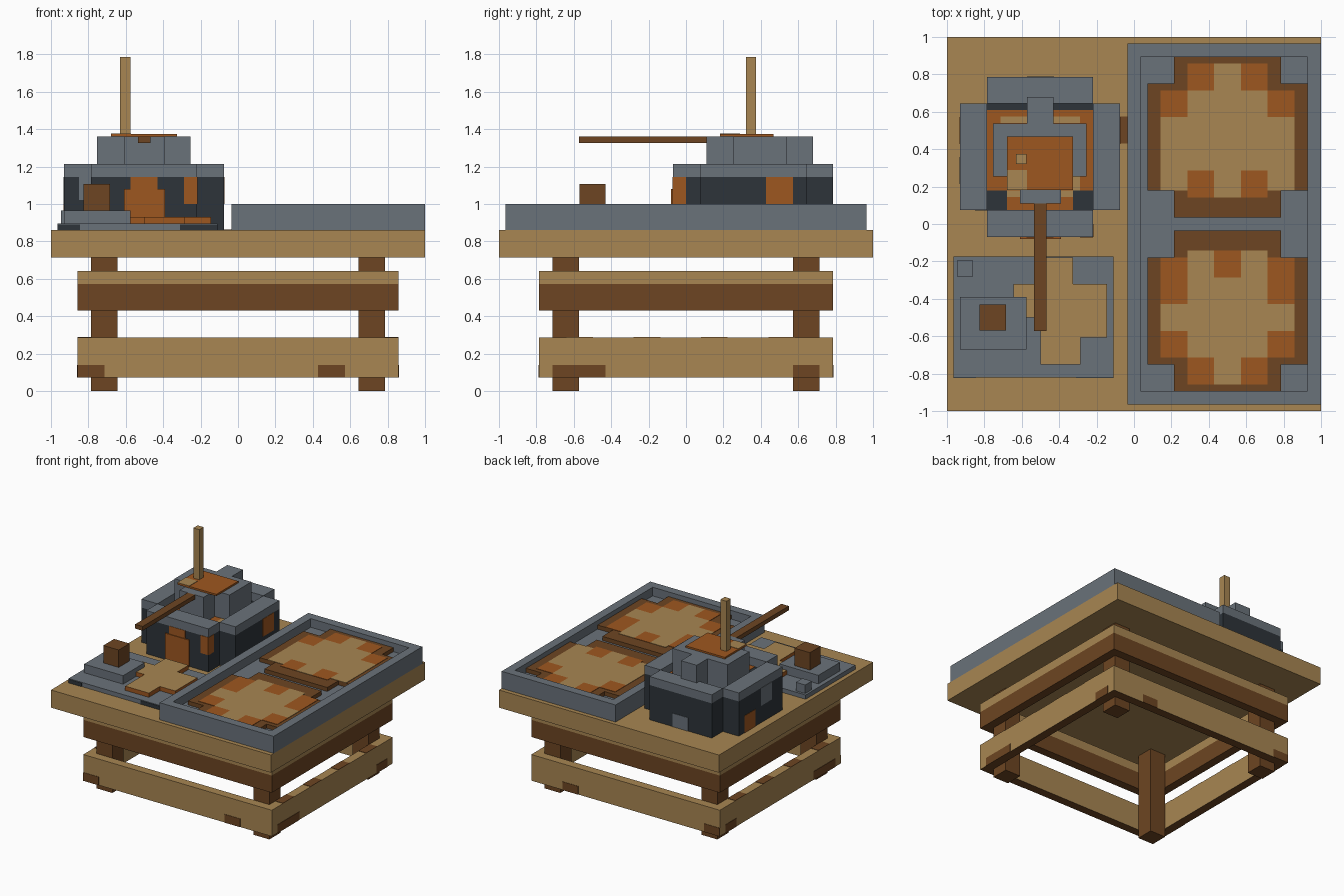
import bpy
import bmesh

cube = bpy.data.objects.get("Cube")
if cube:
    bpy.data.objects.remove(cube, do_unlink=True)


def material(name, rgb):
    lin = [((c / 255 + 0.055) / 1.055) ** 2.4 for c in rgb] + [1]
    m = bpy.data.materials.new(name)
    m.use_nodes = True
    m.diffuse_color = lin
    m.node_tree.nodes["Principled BSDF"].inputs["Base Color"].default_value = lin
    return m


TAN = material("light wood", (168, 134, 82))
BROWN = material("dark wood", (109, 69, 34))
GREY = material("grey stone", (106, 114, 122))
DARK = material("dark stone", (45, 52, 58))
ORANGE = material("baked orange", (158, 87, 32))


def prism(name, outline, z0, z1, side, top=None, bottom=None):
    """Extrude a flat outline; top and bottom may have their own colour."""
    bm = bmesh.new()
    base = bm.faces.new([bm.verts.new((x, y, z0)) for x, y in outline])
    new = bmesh.ops.extrude_face_region(bm, geom=[base], use_keep_orig=True)
    moved = [v for v in new["geom"] if isinstance(v, bmesh.types.BMVert)]
    bmesh.ops.translate(bm, verts=moved, vec=(0, 0, z1 - z0))
    bmesh.ops.recalc_face_normals(bm, faces=bm.faces)
    for f in bm.faces:
        f.material_index = 1 if f.normal.z > 0.5 else 2 if f.normal.z < -0.5 else 0
    mesh = bpy.data.meshes.new(name)
    bm.to_mesh(mesh)
    bm.free()
    for m in (side, top or side, bottom or side):
        mesh.materials.append(m)
    obj = bpy.data.objects.new(name, mesh)
    bpy.context.collection.objects.link(obj)
    return obj


def box(name, x, y, z, side, top=None, bottom=None):
    outline = [(x[0], y[0]), (x[1], y[0]), (x[1], y[1]), (x[0], y[1])]
    return prism(name, outline, z[0], z[1], side, top, bottom)


def plus(x, y, nx, ny):
    """Rectangle outline with its four corners notched out."""
    (a, b), (c, d) = x, y
    return [(a + nx, c), (b - nx, c), (b - nx, c + ny), (b, c + ny),
            (b, d - ny), (b - nx, d - ny), (b - nx, d), (a + nx, d),
            (a + nx, d - ny), (a, d - ny), (a, c + ny), (a + nx, c + ny)]


def frame(name, x, y, z, t, side, top=None, bottom=None):
    """Four boards round a rectangle."""
    inner_y = (y[0] + t, y[1] - t)
    box(name + "_front", x, (y[0], y[0] + t), z, side, top, bottom)
    box(name + "_back", x, (y[1] - t, y[1]), z, side, top, bottom)
    box(name + "_right", (x[0], x[0] + t), inner_y, z, side, top, bottom)
    box(name + "_left", (x[1] - t, x[1]), inner_y, z, side, top, bottom)


E = 0.003  # thickness of painted plates
U = 1 / 7  # tile size

# Table
box("table_top", (-1, 1), (-1, 1), (0.715, 0.86), TAN)
box("table_stain", (-0.075, -0.035), (0.43, 0.575), (0.86, 0.86 + E), BROWN)
for sx in (-1, 1):
    for sy in (-1, 1):
        xs = sorted((sx * 0.643, sx * 0.785))
        ys = sorted((sy * 0.571, sy * 0.714))
        box("table_leg", xs, ys, (0, 0.715), BROWN)

# Rails round the legs
RX, RY, RT = (-0.857, 0.857), (-0.785, 0.785), 0.0714
frame("upper_rail", RX, RY, (0.43, 0.571), RT, BROWN)
frame("upper_rail_cap", RX, RY, (0.571, 0.643), RT, TAN)
frame("lower_rail", RX, RY, (0.0714, 0.286), RT, TAN, bottom=BROWN)
for s in (-1, 1):
    for x0 in (-0.857, 0.428):
        ys = sorted((s * RY[1], s * (RY[1] + E)))
        box("rail_stain", (x0, x0 + U), ys, (0.0714, 0.14), BROWN)
    xs = sorted((s * RX[1], s * (RX[1] + E)))
    for span in ((-0.714, -0.43), (0.571, 0.714)):
        box("rail_stain", xs, span, (0.0714, 0.14), BROWN)
    # Stains on top of the side rails
    for k in range(4):
        y0 = -0.64 + k * 0.36
        xs = sorted((s * 0.786, s * 0.857))
        box("rail_top_stain", xs, (y0, y0 + U), (0.286, 0.286 + E), BROWN)

# Stone tray
frame("tray_wall", (-0.036, 1), (-0.965, 0.965), (0.86, 1.0), 0.0714, GREY)
box("tray_floor", (0.035, 0.929), (-0.894, 0.894), (0.86, 0.929), GREY)

# Two flat breads, T for pale crust and O for browned crust
BREADS = [
    ((0.036, 0.894), 0.857, (".OTO.", "OTTTO", "TTTTT", "TTTTT", "TOTOT")),
    ((-0.894, -0.036), -0.143, ("OTOTO", "OTTTO", "TTTTT", "OTTTO", ".OTO.")),
]
ZB = 0.962
for ys, top_y, rows in BREADS:
    prism("bread_base", plus((0.0714, 0.929), ys, U, U), 0.929, ZB, BROWN)
    for r, row in enumerate(rows):
        for c, key in enumerate(row):
            if key == ".":
                continue
            y0, y1 = top_y - (r + 1) * U, top_y - r * U
            if c in (0, 4):
                y0, y1 = max(y0, ys[0] + U), min(y1, ys[1] - U)
            x0 = U * (c + 1)
            box("bread_crust", (x0, x0 + U), (y0, y1), (ZB, ZB + E),
                TAN if key == "T" else ORANGE)

# Work slab with dough, mill block and pebble
box("work_slab", (-0.965, -0.11), (-0.82, -0.175), (0.86, 0.895), GREY)
for xs in ((-0.965, -0.845), (-0.31, -0.11)):
    box("slab_shadow_stone", xs, (-0.82 - E, -0.82), (0.86, 0.89), DARK)
prism("dough", [(-0.5, -0.75), (-0.285, -0.75), (-0.285, -0.607),
                (-0.145, -0.607), (-0.145, -0.32), (-0.325, -0.32),
                (-0.325, -0.178), (-0.535, -0.178), (-0.535, -0.32),
                (-0.643, -0.32), (-0.643, -0.5), (-0.5, -0.5)],
      0.895, 0.93, ORANGE, TAN)
box("stone_block", (-0.93, -0.575), (-0.67, -0.39), (0.895, 0.965), GREY)
box("wood_cube", (-0.825, -0.685), (-0.57, -0.43), (0.965, 1.108), BROWN)
box("pebble", (-0.947, -0.862), (-0.28, -0.195), (0.895, 0.965), GREY)

# Oven walls, dark below with a grey rim
WALLS = {
    "front": ((-0.785, -0.22), (-0.07, 0.075)),
    "back": ((-0.785, -0.22), (0.643, 0.786)),
    "right": ((-0.93, -0.785), (0.075, 0.643)),
    "left": ((-0.22, -0.075), (0.075, 0.643)),
}
for side, (xs, ys) in WALLS.items():
    box("oven_wall_" + side, xs, ys, (0.86, 1.145), DARK)
    box("oven_rim_" + side, xs, ys, (1.145, 1.215), GREY)

# Oven core, glowing on top
ZC = 1.145
box("oven_core", (-0.785, -0.22), (0.075, 0.643), (0.86, ZC), DARK)
for xs, ys, m in (((-0.785, -0.22), (0.18, 0.61), ORANGE),
                  ((-0.68, -0.325), (0.075, 0.145), ORANGE),
                  ((-0.68, -0.325), (0.145, 0.18), TAN)):
    box("core_glow", xs, ys, (ZC, ZC + E), m)
for xs, ys in (((-0.715, -0.29), (0.54, 0.575)), ((-0.325, -0.29), (0.18, 0.29))):
    box("core_highlight", xs, ys, (ZC + E, ZC + 2 * E), TAN)

# Patches on the oven walls
F, B, R, L = -0.07, 0.786, -0.93, -0.075
PATCHES = [
    ((-0.575, -0.43), (F - E, F), (1.07, 1.145), ORANGE),
    ((-0.29, -0.22), (F - E, F), (1.0, 1.145), ORANGE),
    ((-0.22, -0.22 + E), (F, 0.0), (1.0, 1.145), ORANGE),
    ((L, L + E), (0.428, 0.571), (1.0, 1.145), ORANGE),
    ((R - E, R), (0.428, 0.571), (0.86, 1.0), ORANGE),
    ((R - E, R), (0.215, 0.357), (1.0, 1.145), GREY),
    ((-0.571, -0.428), (B, B + E), (0.86, 0.97), GREY),
    ((-0.85, -0.785), (0.075 - E, 0.075), (1.02, 1.145), GREY),
]
for xs, ys, zs, m in PATCHES:
    box("oven_patch", xs, ys, zs, m)
box("oven_door", (-0.61, -0.39), (F - 0.009, F), (0.86, 1.08), ORANGE)

# Oven dome, lid and flue
DOME = (ZC, 1.36)
box("dome", (-0.755, -0.255), (0.255, 0.537), DOME, GREY)
box("dome_back", (-0.572, -0.43), (0.537, 0.678), DOME, GREY)
box("dome_front", (-0.61, -0.39), (0.11, 0.255), DOME, GREY)
box("dome_lid", (-0.68, -0.325), (0.183, 0.468), (1.36, 1.374), ORANGE)
box("lid_highlight", (-0.68, -0.572), (0.183, 0.29), (1.374, 1.374 + E), TAN)
box("flue", (-0.63, -0.576), (0.32, 0.375), (1.36, 1.786), TAN)

# Baker's paddle handle
box("paddle_handle", (-0.535, -0.467), (-0.571, 0.112), (1.325, 1.36), BROWN)
